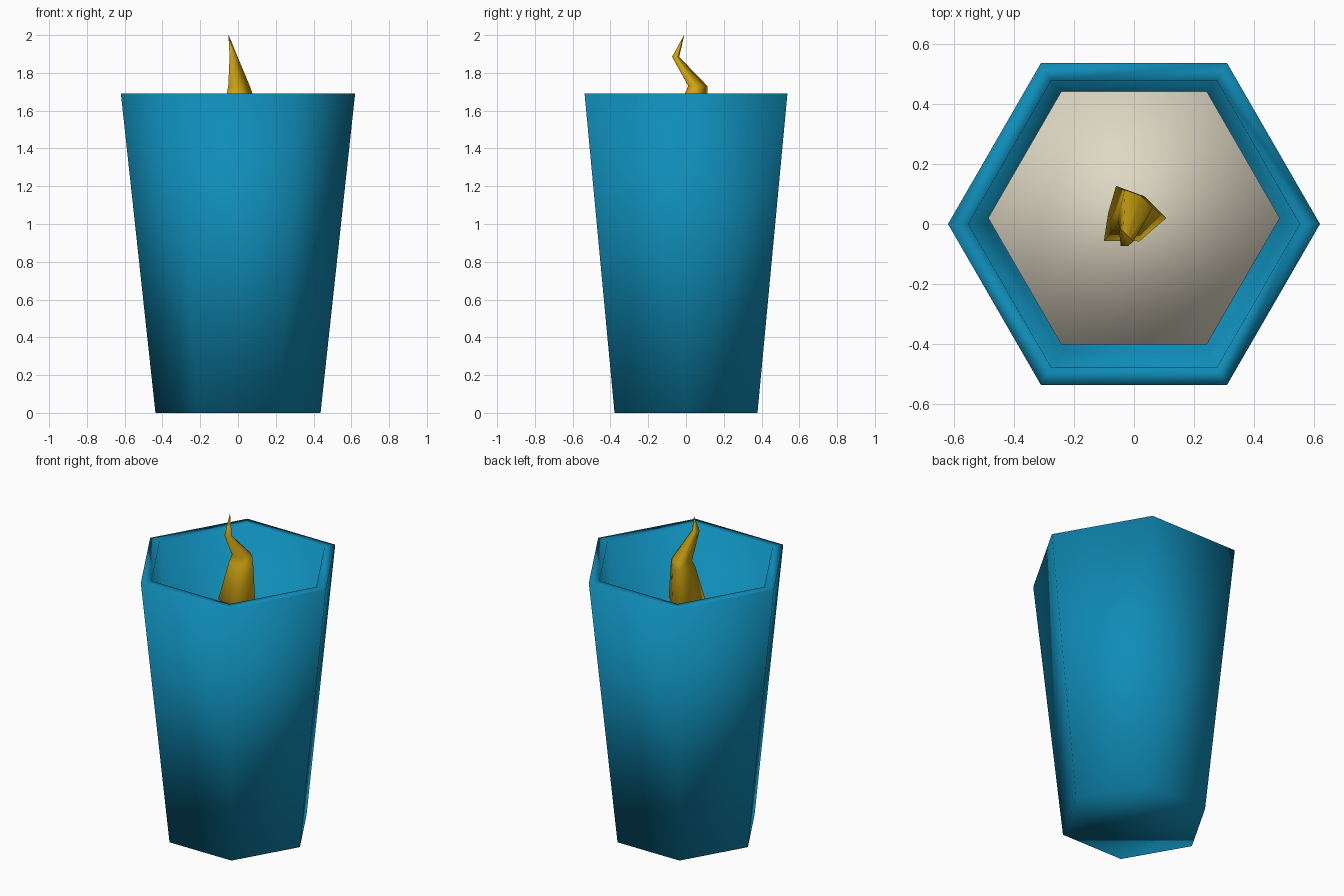
import bpy, bmesh
from math import cos, sin, radians

cube = bpy.data.objects.get("Cube")
if cube:
    bpy.data.objects.remove(cube, do_unlink=True)


def material(name, rgb):
    m = bpy.data.materials.new(name)
    m.use_nodes = True
    m.diffuse_color = (*rgb, 1)
    bsdf = next(n for n in m.node_tree.nodes if n.type == 'BSDF_PRINCIPLED')
    bsdf.inputs["Base Color"].default_value = (*rgb, 1)
    return m


blue = material("blue", (0.005, 0.26, 0.47))
cream = material("cream_wax", (0.73, 0.68, 0.55))
gold = material("gold", (0.62, 0.37, 0.006))

HEX = [(60 * i, 1) for i in range(6)]


def loft(name, rings, section, mat):
    """Skin rings of (x, y, z, radius); section holds (angle, radius factor)."""
    bm = bmesh.new()
    loops = [[bm.verts.new((x + r * f * cos(radians(a)), y + r * f * sin(radians(a)), z))
              for a, f in section] for x, y, z, r in rings]
    n = len(section)
    for low, high in zip(loops, loops[1:]):
        for i in range(n):
            j = (i + 1) % n
            bm.faces.new((low[i], low[j], high[j], high[i]))
    bm.faces.new(loops[0][::-1])
    bm.faces.new(loops[-1])
    bmesh.ops.recalc_face_normals(bm, faces=bm.faces)
    mesh = bpy.data.meshes.new(name)
    bm.to_mesh(mesh)
    bm.free()
    mesh.materials.append(mat)
    mesh.shade_smooth()
    obj = bpy.data.objects.new(name, mesh)
    bpy.context.collection.objects.link(obj)
    return obj


# Tapered six-sided holder: outer wall, flat rim, inner wall, inner floor
loft("candle_holder", [(0, 0, 0, 0.437), (0, 0, 1.69, 0.62),
                       (0, 0, 1.69, 0.552), (0, 0, 0.9, 0.495)], HEX, blue)

# Wax filling, set slightly towards the back
loft("wax", [(0, 0.02, 0.92, 0.475), (0, 0.02, 1.12, 0.486)], HEX, cream)

# Leaning wick
loft("wick", [(0.01, 0, 1.1, 0.02), (0.03, 0, 1.46, 0.02)], HEX, blue)

# Bent flame with a rounded triangular section
TRI = [(0, 1), (58, 0.72), (115, 1), (168, 0.66), (220, 1), (290, 0.7)]
loft("flame", [(0, 0.02, 1.4, 0.06), (-0.01, 0.02, 1.46, 0.118),
               (0, 0.043, 1.69, 0.077), (-0.002, 0.055, 1.73, 0.065),
               (-0.026, -0.058, 1.885, 0.024), (-0.05, -0.01, 2.0, 0.001)], TRI, gold)
